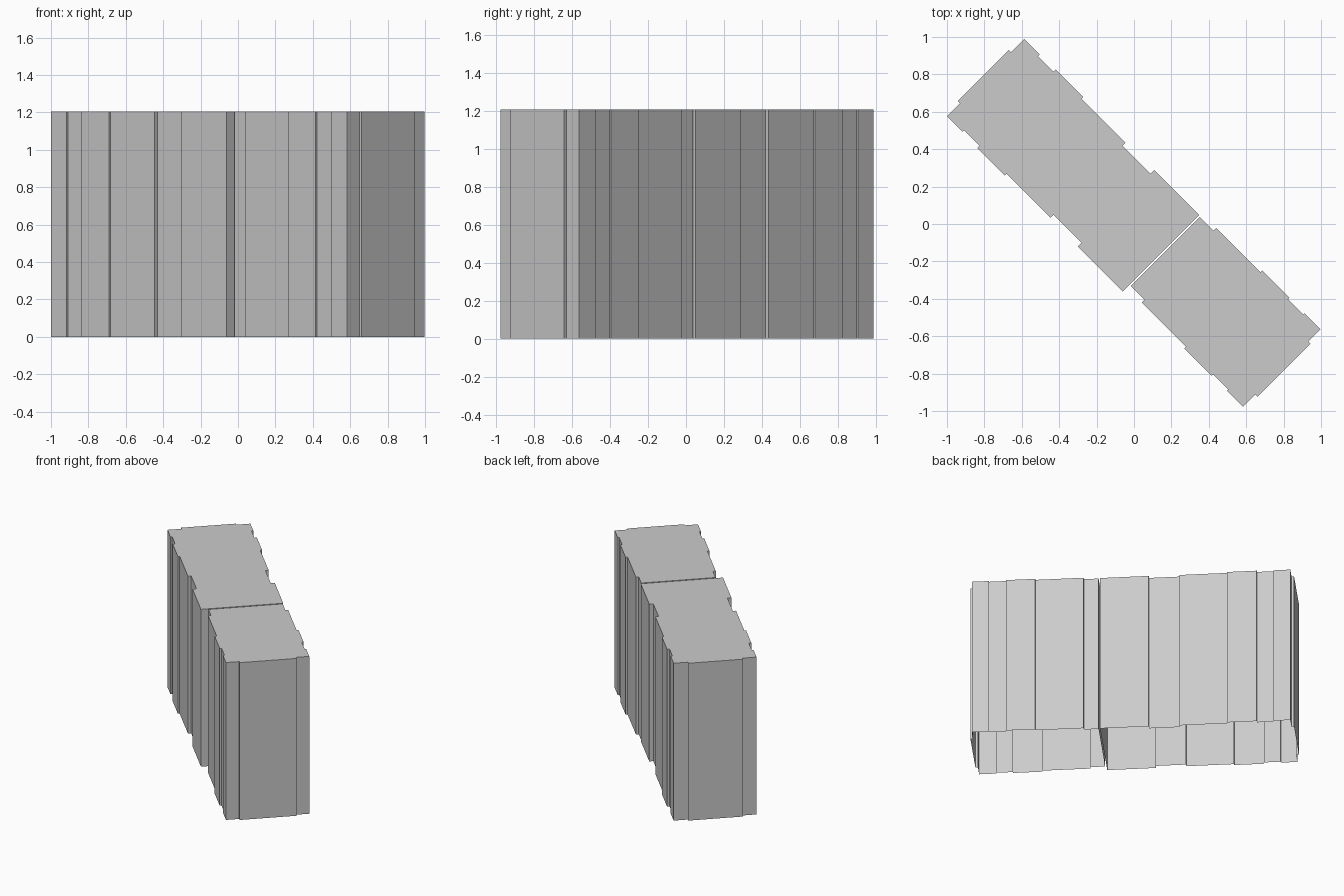
import bpy, bmesh

if "Cube" in bpy.data.objects:
    bpy.data.objects.remove(bpy.data.objects["Cube"])

HEIGHT = 1.205


def plan_point(s, t):
    # s runs along the diagonal row, t runs across it
    return ((s + t) / 2, (t - s) / 2)


def make_block(name, centre, bays, end_s, end_half):
    """bays: (start s, end s, half width) from the outer end to the joint."""
    side = []
    for a, b, half in bays:
        side += [(a, half), (b, half)]
    # stepped outer end wall, then one long side, then its mirror
    outer = bays[0][0]
    half_outline = [(end_s, end_half), (outer, end_half)] + side
    outline = half_outline + [(s, -t) for s, t in reversed(half_outline)]

    bm = bmesh.new()
    points = [plan_point(s, centre + t) for s, t in outline]
    low = [bm.verts.new((x, y, 0)) for x, y in points]
    high = [bm.verts.new((x, y, HEIGHT)) for x, y in points]
    n = len(points)
    for i in range(n):
        j = (i + 1) % n
        bm.faces.new((low[i], low[j], high[j], high[i]))
    # flat roof; the underside stays open
    bm.faces.new(high)
    bmesh.ops.recalc_face_normals(bm, faces=bm.faces)
    roof = max(bm.faces, key=lambda f: f.calc_area() * (len(f.verts) > 4))
    if roof.normal.z < 0:
        bmesh.ops.reverse_faces(bm, faces=bm.faces)
    mesh = bpy.data.meshes.new(name)
    bm.to_mesh(mesh)
    bm.free()
    obj = bpy.data.objects.new(name, mesh)
    bpy.context.collection.objects.link(obj)
    return obj


# Longer building block
make_block("long_block", -0.012, [
    (-1.575, -1.41, 0.413), (-1.41, -1.245, 0.395), (-1.245, -0.95, 0.42),
    (-0.95, -0.48, 0.402), (-0.48, -0.18, 0.37), (-0.18, 0.30, 0.41),
], -1.60, 0.272)

# Shorter building block
make_block("short_block", 0.02, [
    (1.56, 1.39, 0.415), (1.39, 1.225, 0.40), (1.225, 0.935, 0.418),
    (0.935, 0.46, 0.398), (0.46, 0.315, 0.37),
], 1.585, 0.283)
